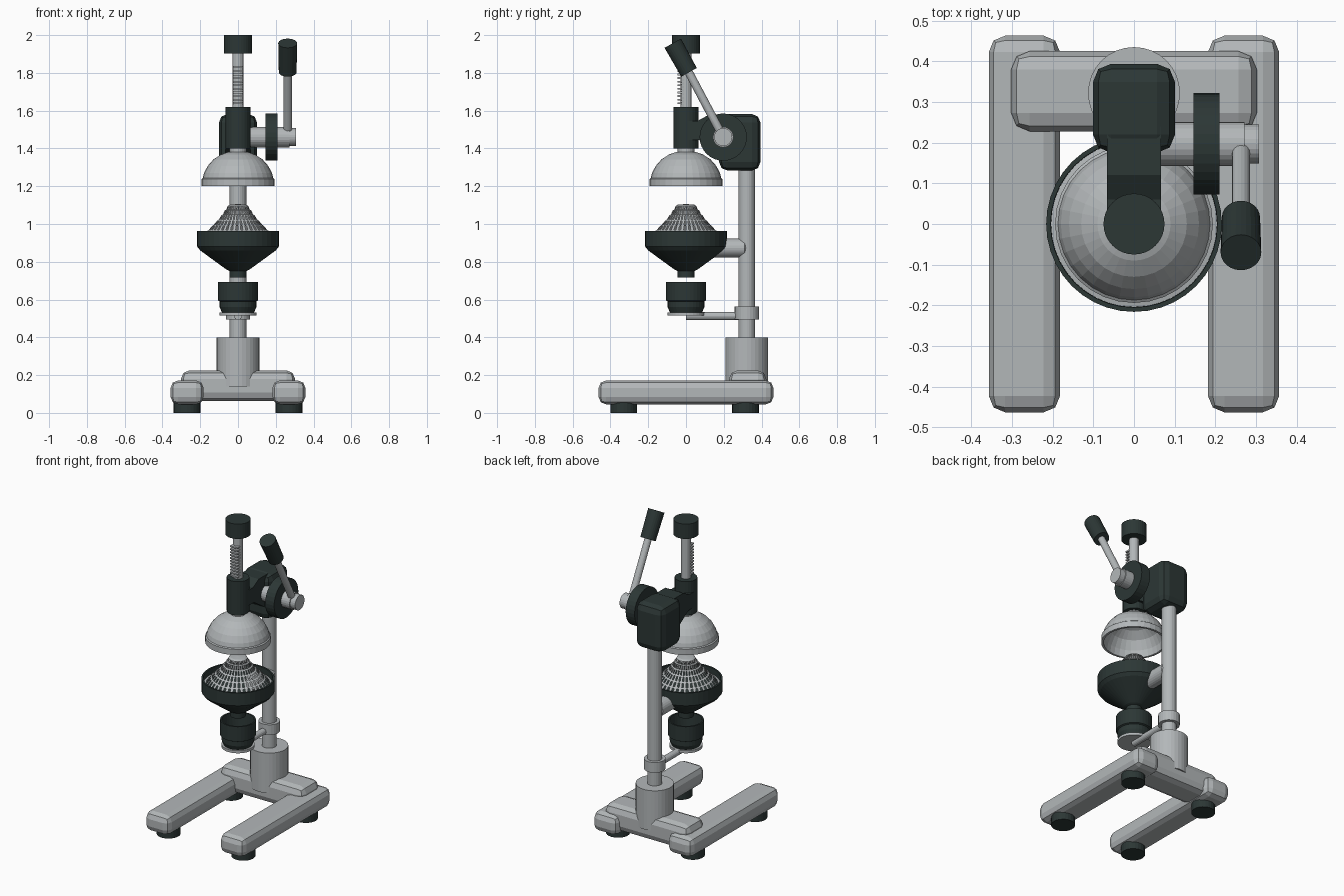
import bpy, bmesh, math
from mathutils import Vector

if "Cube" in bpy.data.objects:
    bpy.data.objects.remove(bpy.data.objects["Cube"])


def material(name, rgb):
    m = bpy.data.materials.new(name)
    m.diffuse_color = (*rgb, 1)
    m.use_nodes = True
    m.node_tree.nodes["Principled BSDF"].inputs["Base Color"].default_value = m.diffuse_color
    return m


STEEL = material("pale steel", (0.45, 0.475, 0.485))
DARK = material("dark green grey", (0.025, 0.038, 0.036))


def finish(name, bm, mat, loc=(0, 0, 0), smooth=None):
    bmesh.ops.recalc_face_normals(bm, faces=bm.faces)
    me = bpy.data.meshes.new(name)
    bm.to_mesh(me)
    bm.free()
    me.materials.append(mat)
    ob = bpy.data.objects.new(name, me)
    bpy.context.collection.objects.link(ob)
    ob.location = loc
    if smooth:
        bpy.context.view_layer.objects.active = ob
        ob.select_set(True)
        bpy.ops.object.shade_smooth_by_angle(angle=math.radians(smooth))
        ob.select_set(False)
    return ob


def lathe_mesh(profile, n=32):
    """Revolve (radius, z) points round z; zero radii close the ends."""
    bm = bmesh.new()
    vs = [bm.verts.new((r, 0, z)) for r, z in profile]
    es = [bm.edges.new(p) for p in zip(vs, vs[1:])]
    bmesh.ops.spin(bm, geom=vs + es, cent=(0, 0, 0), axis=(0, 0, 1),
                   angle=2 * math.pi, steps=n)
    bmesh.ops.remove_doubles(bm, verts=bm.verts, dist=1e-5)
    return bm


def lathe(name, profile, mat, loc=(0, 0, 0), n=32, smooth=None):
    return finish(name, lathe_mesh(profile, n), mat, loc, smooth)


def rod(name, a, b, r1, mat, r2=None, n=24, chamfer=0.0):
    """Round bar from a to b."""
    a, b = Vector(a), Vector(b)
    h = (b - a).length
    r2 = r1 if r2 is None else r2
    prof = [(0, 0), (r1 - chamfer, 0)]
    if chamfer:
        prof += [(r1, chamfer), (r2, h - chamfer)]
    prof += [(r2 - chamfer, h), (0, h)]
    ob = lathe(name, prof, mat, a, n)
    ob.rotation_euler = (b - a).to_track_quat('Z', 'Y').to_euler()
    return ob


def box(name, lo, hi, mat, bevel=0.0, segments=2):
    lo, hi = Vector(lo), Vector(hi)
    bm = bmesh.new()
    bmesh.ops.create_cube(bm, size=1)
    bmesh.ops.scale(bm, vec=hi - lo, verts=bm.verts)
    if bevel:
        bmesh.ops.bevel(bm, geom=bm.edges[:], offset=bevel, segments=segments,
                        profile=0.5, affect='EDGES')
    return finish(name, bm, mat, (lo + hi) / 2)


# Base: two legs on rubber feet, joined by a crossbar
for s, side in ((-1, "left"), (1, "right")):
    x0, x1 = sorted((s * 0.182, s * 0.357))
    box(side + "_leg", (x0, -0.463, 0.045), (x1, 0.463, 0.172), STEEL, 0.04)
    for y, end in ((-0.33, "front"), (0.315, "back")):
        rod(f"{side}_{end}_foot", (s * 0.27, y, 0), (s * 0.27, y, 0.06), 0.071, DARK)
box("crossbar", (-0.302, 0.228, 0.062), (0.302, 0.425, 0.225), STEEL, 0.045)

# Column with socket and collar
PY = 0.322
rod("column_socket", (0, PY, 0.14), (0, PY, 0.4), 0.113, STEEL, n=32)
rod("column", (0, PY, 0.3), (0, PY, 1.32), 0.044, STEEL)
rod("column_collar", (0, PY, 0.495), (0, PY, 0.562), 0.064, STEEL)

# Cup and its tray
rod("tray_arm", (0, 0, 0.513), (0, PY, 0.513), 0.021, STEEL, n=16)
rod("tray", (0, 0, 0.515), (0, 0, 0.532), 0.098, STEEL, n=32)
lathe("cup", [(0, 0.532), (0.085, 0.532), (0.097, 0.56), (0.097, 0.59), (0.106, 0.595),
              (0.106, 0.692), (0.096, 0.692), (0.09, 0.555), (0, 0.555)], DARK)

# Juice bowl with open spout and holder
lathe("bowl", [(0.035, 0.717), (0.046, 0.717), (0.046, 0.752), (0.06, 0.758), (0.2, 0.86),
               (0.216, 0.88), (0.216, 0.963), (0.205, 0.963), (0.203, 0.89),
               (0.19, 0.87), (0.035, 0.765), (0.035, 0.717)], DARK, n=40)
rod("bowl_holder", (0, 0.13, 0.873), (0, PY, 0.873), 0.05, STEEL, chamfer=0.012)

# Perforated strainer cone: stepped bands with a hole in every other facet
bands = [(0.204, 0.925), (0.188, 0.928), (0.163, 0.963), (0.155, 0.968), (0.137, 0.99),
         (0.129, 0.995), (0.110, 1.018), (0.102, 1.023), (0.088, 1.046), (0.080, 1.05),
         (0.070, 1.072), (0.062, 1.076), (0.056, 1.094), (0.045, 1.102), (0, 1.106)]
bm = lathe_mesh(bands, 72)
holes = []
for f in bm.faces:
    c = f.calc_center_median()
    r = math.hypot(c.x, c.y)
    seg = int((math.atan2(c.y, c.x) % (2 * math.pi)) / (2 * math.pi / 72))
    tall = max(v.co.z for v in f.verts) - min(v.co.z for v in f.verts) > 0.012
    if tall and r > 0.05 and seg % 2:
        holes.append(f)
bmesh.ops.inset_individual(bm, faces=holes, thickness=0.0017, depth=0)
bmesh.ops.delete(bm, geom=holes, context='FACES')
finish("strainer_cone", bm, STEEL)

# Pressing dome, hollow underneath
lathe("press_dome", [(0, 1.385), (0.05, 1.382), (0.09, 1.368), (0.13, 1.342), (0.16, 1.308),
                     (0.18, 1.27), (0.187, 1.243), (0.194, 1.238), (0.194, 1.2), (0.18, 1.2),
                     (0.172, 1.245), (0.145, 1.3), (0.1, 1.34), (0.05, 1.36), (0, 1.365)],
      STEEL, n=32)
rod("dome_neck", (0, 0, 1.37), (0, 0, 1.42), 0.044, STEEL)

# Ram: sleeve, toothed rack and top knob
rod("ram_sleeve", (0, 0, 1.4), (0, 0, 1.62), 0.067, DARK)
rod("rack", (0, 0, 1.4), (0, 0, 1.92), 0.029, STEEL, n=16)
for i in range(11):
    z = 1.635 + i * 0.019
    box("rack_tooth", (-0.027, -0.044, z), (0.027, -0.005, z + 0.009), STEEL)
rod("top_knob", (0, 0, 1.903), (0, 0, 2.0), 0.075, DARK, n=32)

# Head casting and the neck reaching the sleeve
box("head", (-0.101, 0.175, 1.283), (0.101, 0.394, 1.582), DARK, 0.045)
bm = bmesh.new()
side = [(0, 1.445), (0.07, 1.445), (0.2, 1.36), (0.24, 1.36), (0.24, 1.578),
        (0.12, 1.578), (0.06, 1.545), (0, 1.545)]
face = bm.faces.new([bm.verts.new((-0.066, y, z)) for y, z in side])
ext = bmesh.ops.extrude_face_region(bm, geom=[face])["geom"]
bmesh.ops.translate(bm, vec=(0.132, 0, 0),
                    verts=[v for v in ext if isinstance(v, bmesh.types.BMVert)])
finish("head_neck", bm, DARK)

# Axle, disc and lever
AY, AZ = 0.197, 1.46
rod("axle", (0.05, AY, AZ), (0.272, AY, AZ), 0.054, STEEL)
rod("axle_end", (0.26, AY, AZ), (0.308, AY, AZ), 0.048, STEEL)
rod("gear_disc", (0.146, AY, AZ), (0.21, AY, AZ), 0.125, DARK, n=32)
rod("lever", (0.263, AY, AZ), (0.263, -0.01, 1.85), 0.022, STEEL, n=16)
rod("lever_grip", (0.263, 0.016, 1.803), (0.263, -0.07, 1.957), 0.047, DARK, r2=0.05)
